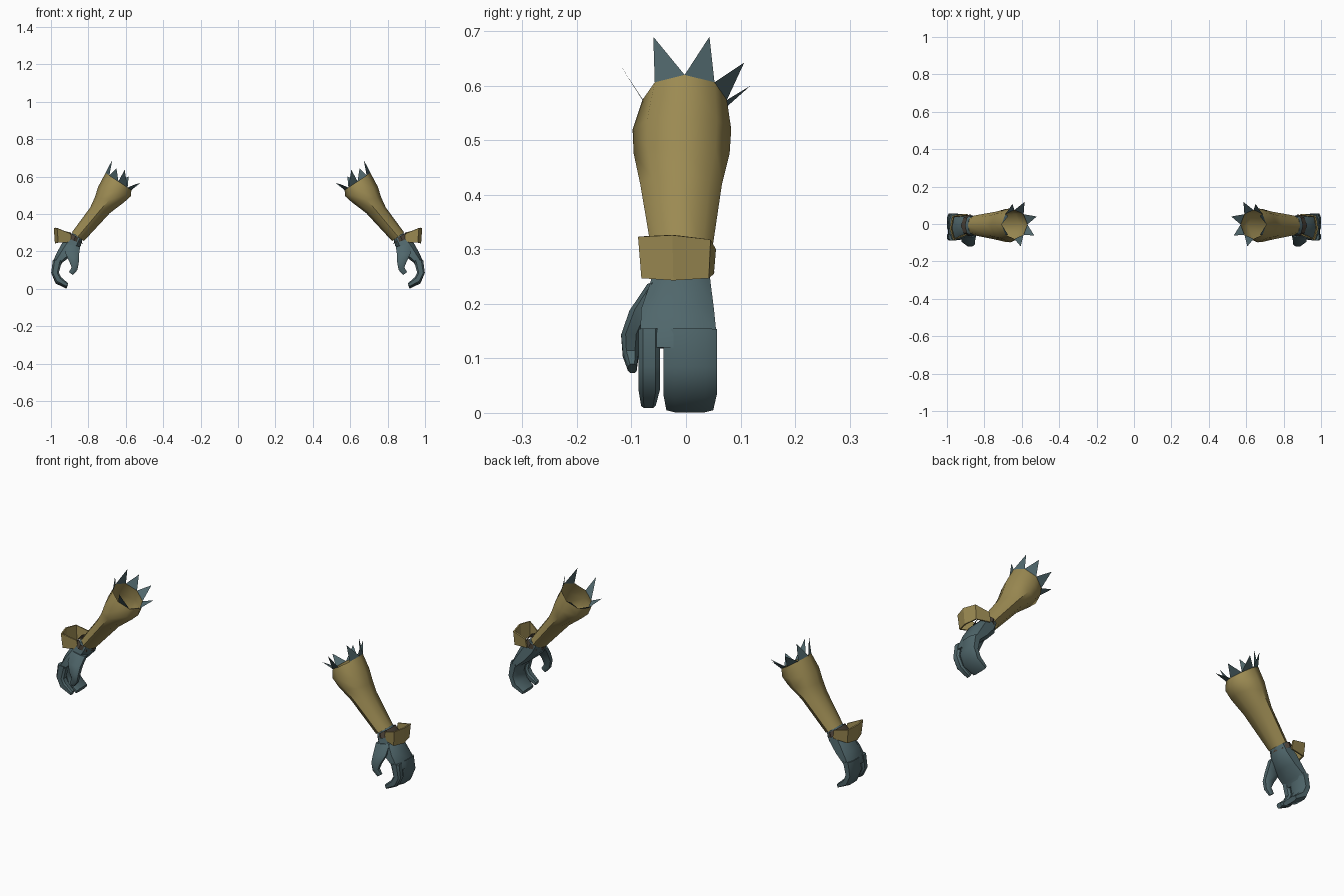
import bpy, bmesh, math
from mathutils import Vector

if "Cube" in bpy.data.objects:
    bpy.data.objects.remove(bpy.data.objects["Cube"])


def material(name, rgb):
    m = bpy.data.materials.new(name)
    m.diffuse_color = (*rgb, 1)
    m.use_nodes = True
    m.node_tree.nodes["Principled BSDF"].inputs["Base Color"].default_value = m.diffuse_color
    return m


GOLD = material("ochre cloth", (0.33, 0.255, 0.085))
TEAL = material("slate teal", (0.08, 0.135, 0.148))
BROWN = material("dark brown", (0.07, 0.055, 0.04))


def finish(name, bm, mat, smooth=None, thickness=0):
    """Turn a right-hand part into an object mirrored to the other arm."""
    bmesh.ops.recalc_face_normals(bm, faces=bm.faces)
    me = bpy.data.meshes.new(name)
    bm.to_mesh(me)
    bm.free()
    me.materials.append(mat)
    ob = bpy.data.objects.new(name, me)
    bpy.context.collection.objects.link(ob)
    if smooth:
        bpy.ops.object.select_all(action='DESELECT')
        ob.select_set(True)
        bpy.context.view_layer.objects.active = ob
        bpy.ops.object.shade_smooth_by_angle(angle=math.radians(smooth))
    if thickness:
        s = ob.modifiers.new("thickness", 'SOLIDIFY')
        s.thickness = thickness
    ob.modifiers.new("other_arm", 'MIRROR')
    return ob


def ring(sec, square=1.0, n=8):
    """Section from outer (x, z) to inner (x, z), spanning y0..y1."""
    xo, zo, xi, zi, y0, y1 = sec
    c = Vector(((xo + xi) / 2, (y0 + y1) / 2, (zo + zi) / 2))
    u = Vector(((xo - xi) / 2, 0, (zo - zi) / 2))
    v = Vector((0, (y1 - y0) / 2, 0))
    pts = []
    for i in range(n):
        a = 2 * math.pi * i / n + (math.pi / n if square != 1 else 0)
        f = [math.copysign(abs(t) ** square, t) for t in (math.cos(a), math.sin(a))]
        pts.append(c + u * f[0] + v * f[1])
    return pts


def loft(name, secs, mat, square=1.0, caps=True, smooth=40, thickness=0):
    bm = bmesh.new()
    rows = [[bm.verts.new(p) for p in ring(s, square)] for s in secs]
    for r, q in zip(rows, rows[1:]):
        for i in range(8):
            j = (i + 1) % 8
            bm.faces.new((r[i], r[j], q[j], q[i]))
    if caps:
        bm.faces.new(rows[0])
        bm.faces.new(rows[-1])
    return finish(name, bm, mat, smooth, thickness)


# Open-topped forearm sleeve
rim = (.708, .62, .570, .528, -.080, .075)
loft("sleeve", [rim,
                (.748, .545, .573, .495, -.098, .083),
                (.765, .49, .610, .462, -.096, .080),
                (.790, .435, .685, .405, -.084, .066),
                (.888, .302, .824, .255, -.060, .045)], GOLD, caps=False, smooth=50)

# Flat spikes standing on the rim edges: edge index and tip
spikes = [(0, (.672, .043, .69)), (1, (.65, .107, .643)), (2, (.585, .118, .60)),
          (3, (.52, .040, .567)), (4, (.533, -.062, .565)), (5, (.606, -.12, .637)),
          (7, (.672, -.060, .69))]
bm = bmesh.new()
pts = ring(rim)
for i, tip in spikes:
    bm.faces.new([bm.verts.new(p) for p in (pts[i], pts[(i + 1) % 8], tip)])
finish("rim_spikes", bm, TEAL)

# Wrist strap
loft("wrist_strap", [(.902, .303, .836, .262, -.064, .049),
                     (.925, .275, .832, .240, -.068, .052)], BROWN, caps=False)

# Flared bracelet wrapping the outer side of the wrist
band = [(.895, -.06, .25, .295), (.967, -.088, .247, .323), (.985, -.025, .243, .326),
        (.972, .045, .247, .318), (.895, .055, .255, .30)]
bm = bmesh.new()
cols = []
for x, y, zb, zt in band:
    low = bm.verts.new((x - .006, y * .93, zb))
    cols.append((low, bm.verts.new((x, y, zt))))
for a, b in zip(cols, cols[1:]):
    bm.faces.new((a[0], b[0], b[1], a[1]))
finish("bracelet", bm, GOLD, thickness=.008)

# Hand: palm, thumb, index finger and the joined outer fingers
loft("palm", [(.885, .300, .832, .262, -.055, .042),
              (.943, .245, .838, .228, -.068, .048),
              (.970, .195, .885, .178, -.086, .055),
              (.992, .145, .938, .140, -.088, .060),
              (.995, .120, .952, .118, -.086, .058)], TEAL, square=.7)

loft("thumb", [(.925, .240, .842, .225, -.072, -.030),
               (.925, .190, .848, .180, -.105, -.060),
               (.903, .145, .850, .140, -.120, -.082),
               (.890, .115, .858, .100, -.117, -.086),
               (.905, .090, .882, .073, -.107, -.090)], TEAL, square=.7)


def finger(name, y0, y1, tip0, tip1, lift):
    loft(name, [(.991, .155, .940, .150, y0, y1),
                (1.00, .085, .957, .085, y0, y1),
                (.976, .028 + lift, .945, .055 + lift, y0, y1),
                (.918, lift, .908, .022 + lift, tip0, tip1)], TEAL, square=.6)


finger("index_finger", -.088, -.047, -.083, -.055, .008)
finger("outer_fingers", -.044, .059, -.038, .052, 0)
